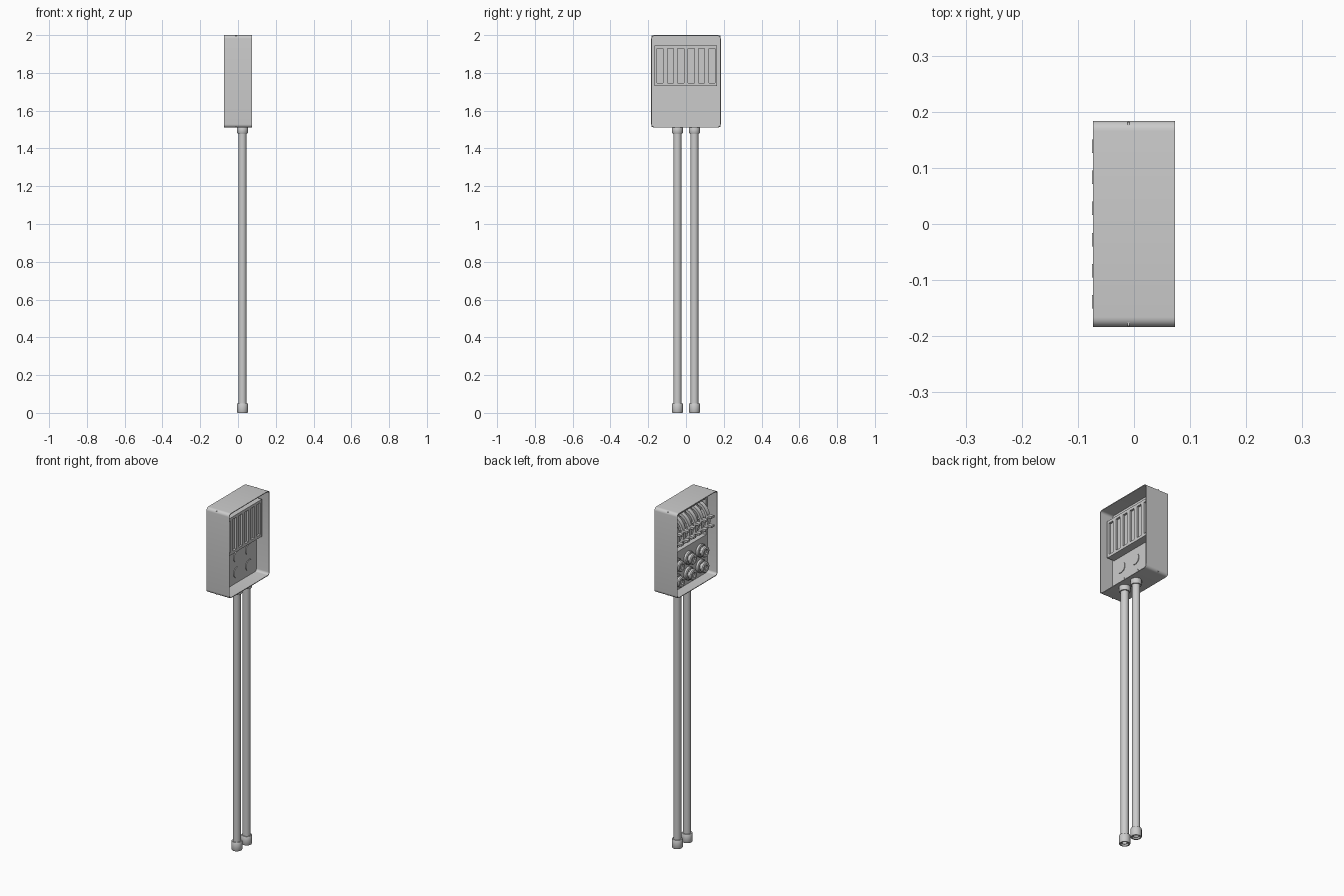
import bpy, bmesh, math
from mathutils import Matrix, Vector

cube = bpy.data.objects.get("Cube")
if cube:
    bpy.data.objects.remove(cube, do_unlink=True)

grey = bpy.data.materials.new("light_grey")
grey.use_nodes = True
grey.diffuse_color = (0.6, 0.6, 0.6, 1)
grey.node_tree.nodes["Principled BSDF"].inputs["Base Color"].default_value = (0.6, 0.6, 0.6, 1)


def finish(name, bm, smooth=False):
    bmesh.ops.recalc_face_normals(bm, faces=bm.faces)
    mesh = bpy.data.meshes.new(name)
    bm.to_mesh(mesh)
    bm.free()
    mesh.materials.append(grey)
    ob = bpy.data.objects.new(name, mesh)
    bpy.context.collection.objects.link(ob)
    if smooth:
        bpy.ops.object.select_all(action='DESELECT')
        ob.select_set(True)
        bpy.context.view_layer.objects.active = ob
        bpy.ops.object.shade_smooth_by_angle(angle=math.radians(35))
    return ob


def block(name, x, y, z):
    """Box given as (min, max) ranges."""
    bm = bmesh.new()
    bmesh.ops.create_cube(bm, size=1)
    for v in bm.verts:
        v.co = Vector([(r[0] + r[1]) / 2 + c * (r[1] - r[0]) for c, r in zip(v.co, (x, y, z))])
    return finish(name, bm)


def lathe(name, profile, matrix, closed=False):
    """Spin (radius, height) points about local z."""
    bm = bmesh.new()
    vs = [bm.verts.new((r, 0, h)) for r, h in profile]
    edges = [bm.edges.new(p) for p in zip(vs, vs[1:])]
    if closed:
        edges.append(bm.edges.new((vs[-1], vs[0])))
    bmesh.ops.spin(bm, geom=vs + edges, cent=(0, 0, 0), axis=(0, 0, 1),
                   angle=math.tau, steps=28, use_duplicate=False)
    bmesh.ops.remove_doubles(bm, verts=bm.verts, dist=1e-5)
    bmesh.ops.transform(bm, matrix=matrix, verts=bm.verts)
    return finish(name, bm, True)


def rounded(hy, hz, r):
    """Rounded rectangle outline in the y-z plane."""
    pts = []
    for i, (sy, sz) in enumerate(((1, 1), (-1, 1), (-1, -1), (1, -1))):
        for k in range(7):
            a = math.pi / 2 * (i + k / 6)
            pts.append((sy * (hy - r) + r * math.cos(a), sz * (hz - r) + r * math.sin(a)))
    return pts


# Case: thin rounded frame, open on both broad sides
HX, HY, ZC, HZ, WALL = 0.073, 0.184, 1.755, 0.245, 0.004
bm = bmesh.new()
loops = []
for x, inset in ((-HX, 0), (HX, 0), (HX, WALL), (-HX, WALL)):
    loops.append([bm.verts.new((x, y, ZC + z))
                  for y, z in rounded(HY - inset, HZ - inset, 0.018 - inset)])
for a, b in zip(loops, loops[1:] + loops[:1]):
    for i in range(len(a)):
        j = (i + 1) % len(a)
        bm.faces.new((a[i], a[j], b[j], b[i]))
finish("case_frame", bm, True)

# Inner panel around the recessed switch bay
PANEL = (-0.012, -0.008)
Y0, Y1, Z0, Z1 = -0.168, 0.165, 1.73, 1.945
W = HY - WALL / 2
block("panel_lower", PANEL, (-W, W), (1.513, Z0))
block("panel_upper", PANEL, (-W, W), (Z1, 1.997))
block("panel_side_right", PANEL, (-W, Y0), (Z0, Z1))
block("panel_side_left", PANEL, (Y1, W), (Z0, Z1))

# Switch bay: shallow tray with a floor and slot frame behind
T = 0.003
BACK = 0.037
for name, z in (("bay_bottom", (Z0, Z0 + T)), ("bay_top", (Z1 - T, Z1))):
    block(name, (PANEL[0], BACK), (Y0, Y1), z)
for name, y in (("bay_side_right", (Y0, Y0 + T)), ("bay_side_left", (Y1 - T, Y1))):
    block(name, (PANEL[0], BACK), y, (Z0, Z1))
block("bay_floor", (0.021, 0.025), (Y0, Y1), (Z0, Z1))
SLOTS = [(i - 2.5) * 0.0555 for i in range(6)]
SLOT = 0.016
edges = [Y0] + [y + s * SLOT for y in SLOTS for s in (-1, 1)] + [Y1]
for a, b in zip(edges[::2], edges[1::2]):
    block("slot_rib", (0.025, BACK), (a, b), (Z0, Z1))
for name, z in (("slot_rail_bottom", (Z0, Z0 + 0.016)), ("slot_rail_top", (Z1 - 0.016, Z1))):
    block(name, (0.025, BACK), (Y0, Y1), z)


# Six levers: curved guard band with a two-pronged grip
def lever(y):
    bm = bmesh.new()
    rings = []
    for k in range(15):
        a = math.radians(95 + 170 * k / 14)
        ring = [bm.verts.new((0.021 + r * math.cos(a), y + w, 1.838 + 1.3 * r * math.sin(a)))
                for r, w in ((0.058, -0.012), (0.072, -0.012), (0.072, 0.012), (0.058, 0.012))]
        rings.append(ring)
    for a, b in zip(rings, rings[1:]):
        for i in range(4):
            j = (i + 1) % 4
            bm.faces.new((a[i], a[j], b[j], b[i]))
    bm.faces.new(rings[0])
    bm.faces.new(rings[-1])
    finish("lever_band", bm, True)
    for z in (1.808, 1.862):
        block("lever_prong", (-0.075, -0.042), (y - 0.012, y + 0.012), (z - 0.006, z + 0.006))
    block("lever_stem", (-0.042, 0.022), (y - 0.005, y + 0.005), (1.825, 1.845))


for y in SLOTS:
    lever(y)

# Six push buttons with collars, and their round backs
TO_FRONT = Matrix.Rotation(-math.pi / 2, 4, 'Y')
KNOB = [(0, 0), (0.037, 0), (0.037, 0.012), (0.033, 0.016), (0.025, 0.016), (0.025, 0.02),
        (0.031, 0.024), (0.031, 0.036), (0.027, 0.041), (0.014, 0.041), (0.014, 0.034), (0, 0.034)]
DISC = [(0, 0), (0.031, 0), (0.031, 0.005), (0, 0.005)]
for z in (1.575, 1.665):
    for y in (-0.11, 0, 0.11):
        lathe("button", KNOB, Matrix.Translation((PANEL[0], y, z)) @ TO_FRONT)
        lathe("button_back", DISC, Matrix.Translation((PANEL[1] + 0.004, y, z)) @ TO_FRONT)

# Two conduit pipes with hollow end collars
for y in (-0.045, 0.045):
    place = Matrix.Translation((0.024, y, 0))
    lathe("conduit_pipe", [(0.016, 0.01), (0.021, 0.01), (0.021, 1.512), (0.016, 1.512)], place, True)
    for name, z0, z1 in (("foot_collar", 0, 0.05), ("top_collar", 1.48, 1.512)):
        lathe(name, [(0.02, z0), (0.027, z0), (0.029, z0 + 0.003), (0.029, z1 - 0.003),
                     (0.027, z1), (0.02, z1)], place, True)
